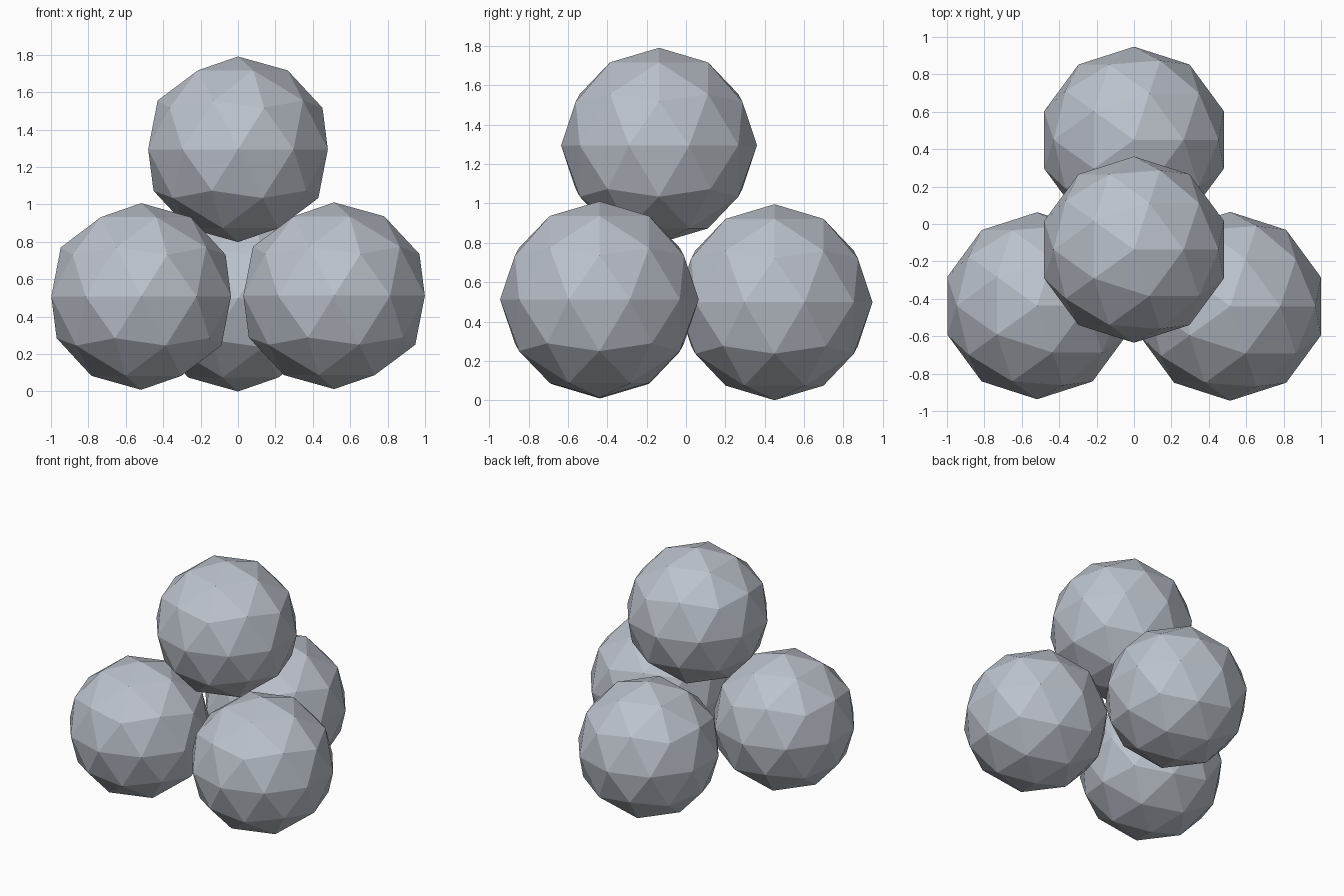
import bpy

cube = bpy.data.objects.get("Cube")
if cube:
    bpy.data.objects.remove(cube, do_unlink=True)

# One blue-grey colour for the whole stack
stone = bpy.data.materials.new("blue_grey_stone")
stone.use_nodes = True
colour = (0.50, 0.54, 0.60, 1.0)
stone.diffuse_color = colour
stone.node_tree.nodes["Principled BSDF"].inputs["Base Color"].default_value = colour


def add_ball(name, centre, radii):
    """Flat-shaded low-poly ball with slightly uneven radii."""
    bpy.ops.mesh.primitive_ico_sphere_add(subdivisions=2, radius=1, location=centre)
    ball = bpy.context.object
    ball.name = name
    ball.scale = radii
    bpy.ops.object.transform_apply(location=False, rotation=False, scale=True)
    bpy.ops.object.shade_flat()
    ball.data.materials.append(stone)


# Three balls on the ground and one resting on top
add_ball("front_right_ball", (-0.518, -0.437, 0.508), (0.505, 0.500, 0.499))
add_ball("front_left_ball", (0.514, -0.440, 0.512), (0.510, 0.505, 0.499))
add_ball("back_ball", (0.0, 0.450, 0.498), (0.505, 0.498, 0.498))
add_ball("top_ball", (0.0, -0.137, 1.295), (0.505, 0.498, 0.496))
